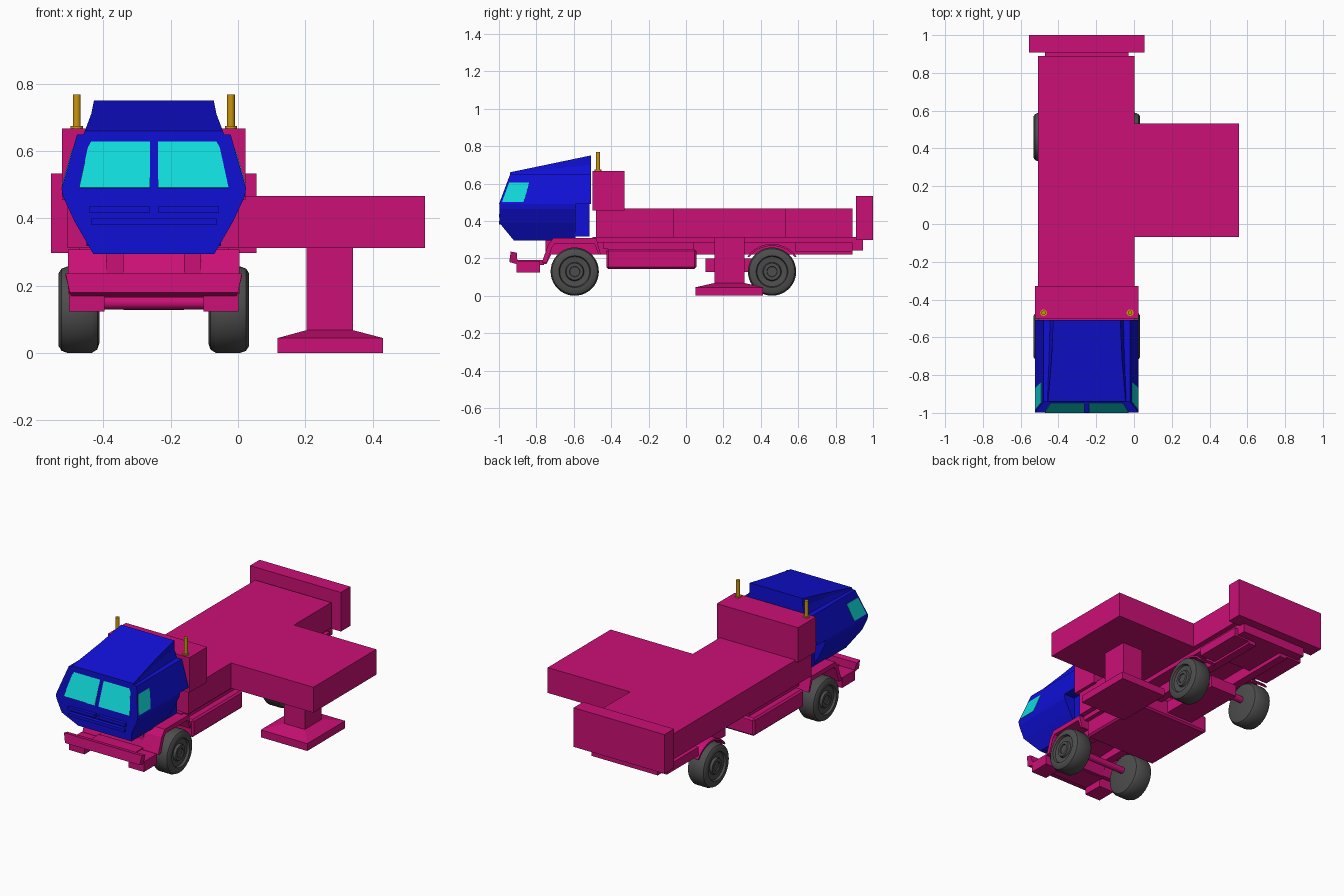
import bpy, bmesh, math
from mathutils import Vector

if "Cube" in bpy.data.objects:
    bpy.data.objects.remove(bpy.data.objects["Cube"])

C = -0.25  # centre line of the truck


def material(name, rgb):
    m = bpy.data.materials.new(name)
    m.diffuse_color = (*rgb, 1)
    m.use_nodes = True
    m.node_tree.nodes["Principled BSDF"].inputs["Base Color"].default_value = m.diffuse_color
    return m


PINK = material("pink", (0.60, 0.005, 0.18))
BLUE = material("blue", (0.005, 0.005, 0.68))
CYAN = material("cyan", (0.005, 0.70, 0.70))
GOLD = material("gold", (0.60, 0.30, 0.005))
DARK = material("dark_grey", (0.075, 0.075, 0.075))


def finish(name, bm, mat, smooth=False):
    bmesh.ops.remove_doubles(bm, verts=bm.verts, dist=1e-5)
    bmesh.ops.recalc_face_normals(bm, faces=bm.faces)
    me = bpy.data.meshes.new(name)
    bm.to_mesh(me)
    bm.free()
    me.materials.append(mat)
    ob = bpy.data.objects.new(name, me)
    bpy.context.collection.objects.link(ob)
    if smooth:
        bpy.context.view_layer.objects.active = ob
        ob.select_set(True)
        bpy.ops.object.shade_smooth_by_angle(angle=math.radians(35))
        ob.select_set(False)
    return ob


def loft(name, rings, mat):
    """Skin between equal-length closed rings and cap both ends."""
    bm = bmesh.new()
    vs = [[bm.verts.new(p) for p in r] for r in rings]
    n = len(vs[0])
    for a, b in zip(vs, vs[1:]):
        for i in range(n):
            j = (i + 1) % n
            bm.faces.new((a[i], a[j], b[j], b[i]))
    bm.faces.new(vs[0])
    bm.faces.new(vs[-1])
    return finish(name, bm, mat)


def rect(x0, x1, y0, y1, z):
    return [(x0, y0, z), (x1, y0, z), (x1, y1, z), (x0, y1, z)]


def box(name, x0, x1, y0, y1, z0, z1, mat=PINK):
    return loft(name, [rect(x0, x1, y0, y1, z0), rect(x0, x1, y0, y1, z1)], mat)


def wide(name, hw, *yz, mat=PINK):
    return box(name, C - hw, C + hw, *yz, mat)


def pair(name, a, b, *yz, mat=PINK):
    for s, side in ((-1, "left"), (1, "right")):
        box(f"{side}_{name}", C + s * a, C + s * b, *yz, mat)


def side_profile(name, pts, x0, x1, mat=PINK):
    return loft(name, [[(x, y, z) for y, z in pts] for x in (x0, x1)], mat)


def lathe(name, prof, centre, s, mat, seg=40):
    """Revolve (radius, x offset) points about the x axis."""
    bm = bmesh.new()
    vs = [bm.verts.new((s * x, r, 0)) for r, x in prof]
    es = [bm.edges.new(e) for e in zip(vs, vs[1:])]
    bmesh.ops.spin(bm, geom=vs + es, cent=(0, 0, 0), axis=(1, 0, 0),
                   angle=math.tau, steps=seg)
    bmesh.ops.translate(bm, verts=bm.verts, vec=centre)
    return finish(name, bm, mat, True)


def pane(name, pts):
    """Thin glass sheet."""
    n = (Vector(pts[1]) - Vector(pts[0])).cross(Vector(pts[2]) - Vector(pts[0])).normalized()
    back = [tuple(Vector(p) - n * 0.002) for p in pts]
    front = [tuple(Vector(p) + n * 0.002) for p in pts]
    loft(name, [back, front], CYAN)


# Deck, box behind the cab, rear plate
box("deck", -0.507, 0.003, -0.48, 0.89, 0.312, 0.466)
wide("rear_cab_box", 0.273, -0.50, -0.328, 0.455, 0.667)
wide("rear_plate", 0.305, 0.908, 1.0, 0.297, 0.534)

# Side arm with its supporting leg and foot
box("side_arm", 0.003, 0.555, -0.07, 0.533, 0.312, 0.466)
loft("support_leg", [rect(0.118, 0.43, 0.05, 0.412, 0), rect(0.118, 0.43, 0.05, 0.412, 0.045),
                     rect(0.203, 0.342, 0.152, 0.313, 0.068),
                     rect(0.203, 0.342, 0.152, 0.313, 0.313)], PINK)

# Chassis
wide("chassis_plate", 0.222, -0.50, 0.91, 0.285, 0.314)
wide("chassis_tail", 0.222, 0.62, 0.945, 0.243, 0.30)
pair("frame_rail", 0.09, 0.14, -0.75, 0.89, 0.22, 0.30)
pair("rear_side_block", 0.14, 0.245, 0.585, 0.89, 0.233, 0.285)
tank = wide("under_tank", 0.245, -0.425, 0.055, 0.143, 0.25)
bev = tank.modifiers.new("bevel", "BEVEL")
bev.width = 0.01
wide("tank_mount", 0.2, -0.44, 0.04, 0.25, 0.29)
wide("rear_axle_housing", 0.09, 0.105, 0.50, 0.128, 0.20)

# Front bumper and panel
loft("front_bumper", [[(C + s * h, y, z) for y, z, h in
     ((-0.945, 0.18, 0.25), (-0.937, 0.236, 0.262), (-0.905, 0.23, 0.262), (-0.90, 0.168, 0.245))]
     for s in (-1, 1)], PINK)
pair("bumper_block", 0.147, 0.252, -0.905, -0.78, 0.123, 0.185)
wide("bumper_crossbar", 0.15, -0.90, -0.76, 0.165, 0.19)
side_profile("front_panel", [(-0.77, 0.17), (-0.735, 0.27), (-0.71, 0.308), (-0.50, 0.308),
                             (-0.50, 0.27), (-0.70, 0.26), (-0.745, 0.17)], C - 0.14, C + 0.14)

# Mudguards over the wheels
front_guard = [(-0.772, 0.175), (-0.738, 0.27), (-0.71, 0.308), (-0.48, 0.308), (-0.455, 0.22),
               (-0.468, 0.22), (-0.49, 0.28), (-0.70, 0.28), (-0.715, 0.262), (-0.745, 0.175)]
arc = [math.radians(a) for a in range(35, 146, 10)]
rear_guard = ([(0.46 + 0.16 * math.cos(a), 0.122 + 0.155 * math.sin(a)) for a in arc] +
              [(0.46 + 0.15 * math.cos(a), 0.122 + 0.145 * math.sin(a)) for a in reversed(arc)])
for s, side in ((-1, "left"), (1, "right")):
    side_profile(f"{side}_front_mudguard", front_guard, C + s * 0.14, C + s * 0.255)
    side_profile(f"{side}_rear_mudguard", rear_guard, C + s * 0.14, C + s * 0.245)

# Wheels and axles
tyre = [(0, 0.162), (0.10, 0.162), (0.118, 0.168), (0.129, 0.185), (0.129, 0.255), (0.122, 0.274),
        (0.108, 0.283), (0.085, 0.283), (0.08, 0.27), (0.05, 0.266), (0.045, 0.28),
        (0.028, 0.28), (0.026, 0.274), (0, 0.274)]
for y, end in ((-0.595, "front"), (0.46, "rear")):
    for s, side in ((-1, "left"), (1, "right")):
        lathe(f"{side}_{end}_wheel", tyre, (C, y, 0.129), s, DARK)
    lathe(f"{end}_axle", [(0, -0.17), (0.02, -0.17), (0.02, 0.17), (0, 0.17)],
          (C, y, 0.15), 1, PINK, 16)

# Cab: rows of half width, height and front depth
rows = [(0.18, 0.295, -0.92), (0.235, 0.39, -0.998), (0.27, 0.465, -0.998),
        (0.274, 0.49, -0.998), (0.228, 0.65, -0.94)]


def cab_ring(rs, y=None):
    right = [(C + h, f if y is None else y, z) for h, z, f in rs]
    left = [(C - h, f if y is None else y, z) for h, z, f in reversed(rs)]
    return right + left


loft("cab_body", [cab_ring(rows), cab_ring(rows, -0.59)], BLUE)
loft("cab_back", [cab_ring(rows[3:], -0.59), cab_ring(rows[3:], -0.508)], BLUE)
wide("cab_lower_back", 0.20, -0.60, -0.515, 0.318, 0.495, mat=BLUE)


# Sloping roof fairing
def roof_ring(y, prof):
    return [(C + h, y, z) for h, z in prof] + [(C - h, y, z) for h, z in reversed(prof)]


loft("cab_roof", [roof_ring(-0.94, [(0.21, 0.648), (0.208, 0.652), (0.205, 0.66)]),
                  roof_ring(-0.70, [(0.20, 0.648), (0.188, 0.682), (0.186, 0.71)]),
                  roof_ring(-0.508, [(0.195, 0.648), (0.178, 0.70), (0.178, 0.75)])], BLUE)


# Windows follow the sloping cab faces
def front_y(z):
    return -0.998 + (z - 0.49) * 0.375


def side_w(z):
    return 0.274 - (z - 0.49) * 0.2875


for s, side in ((-1, "left"), (1, "right")):
    pane(f"{side}_windscreen", [(C + s * x, front_y(z), z) for x, z in
         ((0.012, 0.491), (0.222, 0.491), (0.196, 0.61), (0.186, 0.628), (0.012, 0.628))])
    pane(f"{side}_side_window", [(C + s * side_w(z), y, z) for y, z in
         ((-0.984, 0.50), (-0.87, 0.50), (-0.86, 0.525), (-0.838, 0.606), (-0.945, 0.606))])

# Grille ribs
pair("upper_grille_rib", 0.012, 0.193, -1.0, -0.98, 0.417, 0.436, mat=BLUE)
wide("lower_grille_rib", 0.187, -1.0, -0.975, 0.382, 0.40, mat=BLUE)

# Exhaust stacks with collars
for s, side in ((-1, "left"), (1, "right")):
    bm = bmesh.new()
    for r, z0, z1 in ((0.018, 0.66, 0.674), (0.0115, 0.66, 0.768)):
        g = bmesh.ops.create_cone(bm, cap_ends=True, segments=20, radius1=r, radius2=r, depth=z1 - z0)
        bmesh.ops.translate(bm, verts=g["verts"], vec=(C + s * 0.229, -0.47, (z0 + z1) / 2))
    finish(f"{side}_exhaust_stack", bm, GOLD, True)
